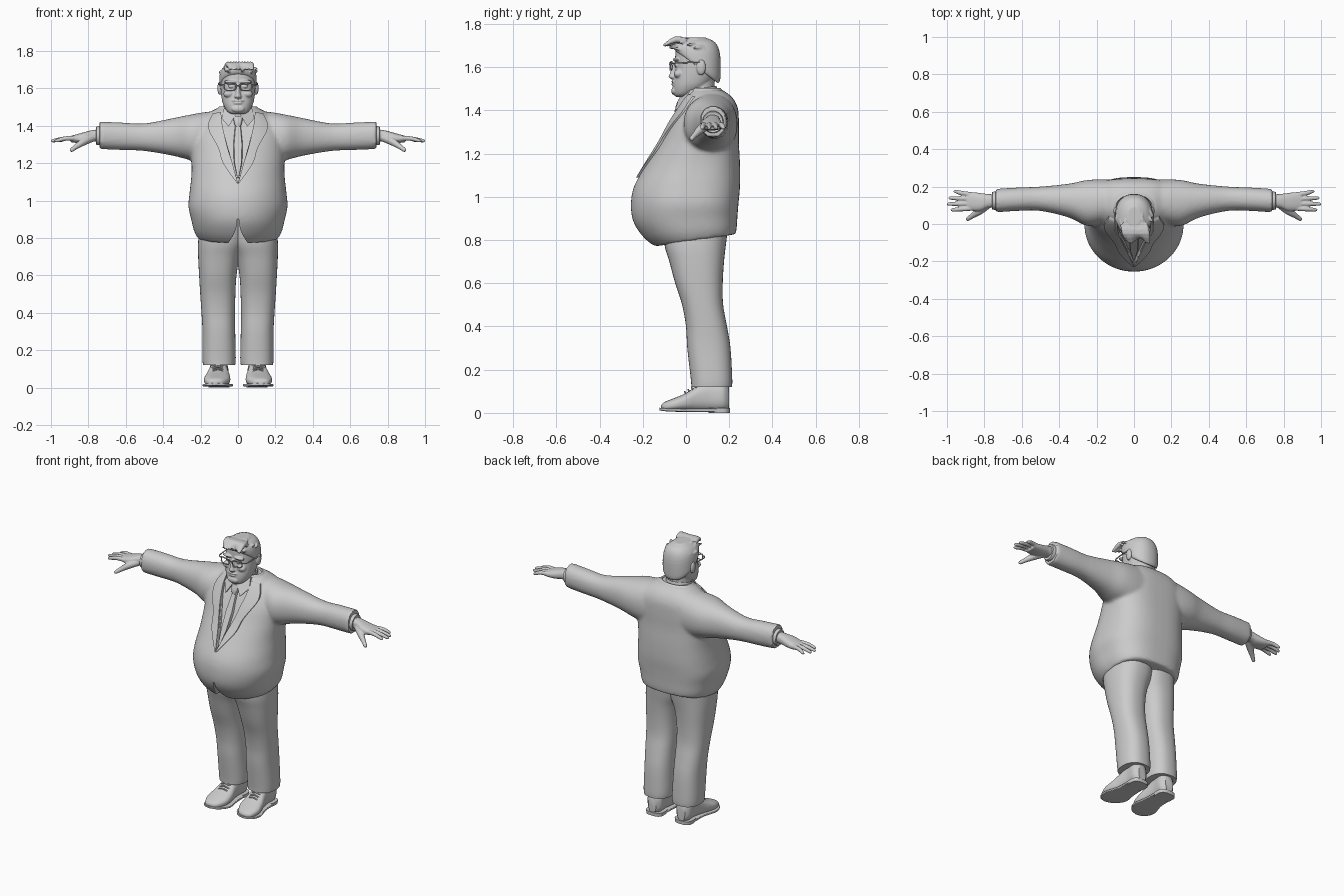
import bpy, bmesh, math, random
from mathutils import Vector
from mathutils.bvhtree import BVHTree

default_cube = bpy.data.objects.get("Cube")
if default_cube:
    bpy.data.objects.remove(default_cube, do_unlink=True)
random.seed(4)

clay = bpy.data.materials.new("light grey")
clay.use_nodes = True
GREY = (.6, .6, .6, 1)
clay.diffuse_color = GREY
clay.node_tree.nodes["Principled BSDF"].inputs["Base Color"].default_value = GREY


def skin(bm, rings):
    """Bridge a list of point rings and cap both ends."""
    loops = [[bm.verts.new(p) for p in ring] for ring in rings]
    n = len(loops[0])
    for low, high in zip(loops, loops[1:]):
        for i in range(n):
            j = (i + 1) % n
            bm.faces.new((low[i], low[j], high[j], high[i]))
    bm.faces.new(loops[0])
    bm.faces.new(loops[-1])


def resample(rows, steps):
    """Smooth the rows with a Catmull-Rom spline."""
    out = []
    for i in range(len(rows) - 1):
        p, q, r, s = (rows[max(i - 1, 0)], rows[i], rows[i + 1], rows[min(i + 2, len(rows) - 1)])
        for k in range(steps):
            t = k / steps
            out.append([b + .5 * t * (c - a + t * (2*a - 5*b + 4*c - d + t * (3*(b - c) + d - a)))
                        for a, b, c, d in zip(p, q, r, s)])
    return out + [list(rows[-1])]


def loft(bm, axis, rows, power=2, back=None, sides=40, steps=4, flip=False):
    """Rows are (position, a_min, a_max, b_min, b_max[, tilt]) along an axis."""
    rings = []
    for t, a0, a1, b0, b1, *tilt in resample(rows, steps):
        ring = []
        for i in range(sides):
            c, s = (f(math.tau * i / sides) for f in (math.cos, math.sin))
            e = 2 / (back if back and s > 0 else power)
            a = (a0 + a1) / 2 + (a1 - a0) / 2 * math.copysign(abs(c) ** e, c)
            b = (b0 + b1) / 2 + (b1 - b0) / 2 * math.copysign(abs(s) ** e, s)
            h = t + (tilt[0] * (b - .05) if tilt else 0)
            p = [(h, a, b), (a, h, b), (a, b, h)][axis]
            ring.append((-p[0], p[1], p[2]) if flip else p)
        rings.append(ring)
    skin(bm, rings)


def tube(bm, points, radii, sides=10, steps=3):
    """Round tapered tube along a smooth path."""
    path = resample([(*p, r) for p, r in zip(points, radii)], steps)
    rings = []
    for i, row in enumerate(path):
        ahead, behind = path[min(i + 1, len(path) - 1)], path[max(i - 1, 0)]
        d = (Vector(ahead[:3]) - Vector(behind[:3])).normalized()
        u = d.orthogonal().normalized() if abs(d.z) > .9 else d.cross((0, 0, 1)).normalized()
        v = d.cross(u)
        rings.append([Vector(row[:3]) + row[3] * (u * math.cos(k) + v * math.sin(k))
                      for k in (math.tau * j / sides for j in range(sides))])
    skin(bm, rings)


def ball(bm, centre, size):
    new = bmesh.ops.create_uvsphere(bm, u_segments=20, v_segments=12, radius=1)["verts"]
    bmesh.ops.scale(bm, vec=size, verts=new)
    bmesh.ops.translate(bm, vec=centre, verts=new)


def finish(bm, name, mirror=False, voxel=0, smooth=0, angle=40):
    bmesh.ops.recalc_face_normals(bm, faces=bm.faces)
    mesh = bpy.data.meshes.new(name)
    bm.to_mesh(mesh)
    bm.free()
    ob = bpy.data.objects.new(name, mesh)
    bpy.context.collection.objects.link(ob)
    mesh.materials.append(clay)
    bpy.ops.object.select_all(action="DESELECT")
    ob.select_set(True)
    bpy.context.view_layer.objects.active = ob
    if voxel:
        mod = ob.modifiers.new("merge", "REMESH")
        mod.mode, mod.voxel_size, mod.use_smooth_shade = "VOXEL", voxel, True
        mod = ob.modifiers.new("soften", "SMOOTH")
        mod.factor, mod.iterations = .5, smooth
        bpy.ops.object.convert(target="MESH")
    bpy.ops.object.shade_smooth_by_angle(angle=math.radians(angle))
    if mirror:
        ob.modifiers.new("mirror", "MIRROR")
    return ob


# Jacket: torso and sleeves merged
bm = bmesh.new()
torso = [(.80, .215, -.15, .23, .15), (.84, .235, -.2, .235, .1), (.9, .25, -.245, .238, .04),
         (.97, .265, -.255, .243, 0), (1.05, .258, -.24, .25, 0), (1.15, .248, -.185, .25, 0),
         (1.25, .25, -.125, .245, 0), (1.34, .25, -.08, .245, 0), (1.41, .22, -.04, .24, 0),
         (1.46, .17, -.01, .215, 0), (1.495, .11, .02, .17, 0)]
loft(bm, 2, [(z, -w, w, f, b, t) for z, w, f, b, t in torso], 2, 2.8, 56)
sleeve = [(0, .02, .23, 1.22, 1.475), (.15, .0, .238, 1.2, 1.475), (.25, -.01, .235, 1.215, 1.46),
          (.35, .035, .215, 1.24, 1.44), (.5, .07, .2, 1.265, 1.412), (.62, .07, .195, 1.27, 1.417),
          (.74, .062, .188, 1.275, 1.422)]
for flip in (False, True):
    loft(bm, 0, sleeve, 2.2, flip=flip)
jacket = finish(bm, "jacket", voxel=.01, smooth=6)
tree = BVHTree.FromObject(jacket, bpy.context.evaluated_depsgraph_get())


def front(x, z):
    """Depth of the uncut jacket front."""
    hit = tree.ray_cast(Vector((x, -1, z)), Vector((0, 1, 0)))[0]
    return hit.y if hit else .03


# Neck opening and hem notch
def cut(name, rows):
    bm = bmesh.new()
    skin(bm, [[(-w, -.6, z), (w, -.6, z), (w, y, z), (-w, y, z)] for z, w, y in rows])
    cutter = finish(bm, name)
    cutter.hide_render = True
    cutter.hide_set(True)
    mod = jacket.modifiers.new(name, "BOOLEAN")
    mod.operation, mod.object, mod.solver = "DIFFERENCE", cutter, "EXACT"


cut("neck_cutter", [(z, .002 + .28 * (z - 1.1), front(0, z) + .022)
                    for z in (1.1 + .03 * i for i in range(13))])
cut("hem_cutter", [(.9 - .02 * i, .004 + .0012 * i ** 2, -.06) for i in range(9)])

# Lapels following the jacket front
bm = bmesh.new()
edges = resample([(.0, .004, 1.09), (.03, .08, 1.2), (.055, .105, 1.28),
                  (.085, .16, 1.39), (.09, .135, 1.465)], 5)
drop = [1.09, 1.2, 1.28, 1.41, 1.475]
inner = [row[0] for row in resample([(d,) for d in drop], 5)]
rings = []
for (xi, xo, zo), zi in zip(edges, inner):
    line = [(xi + (xo - xi) * k / 4, zi + (zo - zi) * k / 4) for k in range(5)]
    lift = [(x, front(x, z) - .011, z) for x, z in line]
    under = [(x, front(x, z) + .01, z) for x, z in reversed(line)]
    rings.append(lift + under)
skin(bm, rings)
finish(bm, "lapels", mirror=True)

# Jacket collar around the back of the neck
bm = bmesh.new()
loft(bm, 2, [(1.435, -.145, .145, .0, .215), (1.47, -.13, .13, .01, .19), (1.498, -.105, .105, .02, .165),
             (1.502, -.095, .095, .025, .155), (1.48, -.09, .09, .03, .15)], 2.2)
finish(bm, "jacket_collar")

# Shirt collar band and points
bm = bmesh.new()
loft(bm, 2, [(1.43, -.09, .09, -.02, .15, .1), (1.48, -.083, .083, -.018, .145, .15),
             (1.5, -.078, .078, -.012, .14, .15), (1.48, -.074, .074, -.005, .135, .15)])
finish(bm, "shirt_collar")
bm = bmesh.new()
flap = [(.008, -.028, 1.465), (.05, -.055, 1.395), (.088, -.01, 1.44), (.075, .02, 1.495)]
skin(bm, [flap, [(x, y + .015, z) for x, y, z in flap]])
finish(bm, "collar_points", mirror=True)

# Tie
bm = bmesh.new()
skin(bm, [[(-w, front(0, z) + .024, z), (-w * .8, front(0, z) + .006, z),
           (w * .8, front(0, z) + .006, z), (w, front(0, z) + .024, z)]
          for z, w in ((1.12, .004), (1.2, .022), (1.3, .026), (1.4, .016))])
loft(bm, 2, [(1.395, -.014, .014, -.05, .0), (1.42, -.022, .022, -.048, .0), (1.452, -.024, .024, -.035, .01)], 3)
finish(bm, "tie")

# Trousers
bm = bmesh.new()
leg = [(.12, .015, .187, .025, .213), (.16, .012, .19, .022, .214), (.3, .015, .19, .006, .206),
       (.4, .016, .195, -.0, .19), (.5, .014, .202, -.018, .172), (.6, .008, .208, -.05, .17),
       (.7, -.01, .213, -.077, .176), (.78, -.04, .213, -.1, .185), (.9, -.05, .2, -.11, .2)]
loft(bm, 2, leg, 2.4)
finish(bm, "trousers", mirror=True)

# Shoes: upper, sole, heel, laces
bm = bmesh.new()
loft(bm, 1, [(-.115, .105, .14, .015, .035), (-.1, .075, .165, .008, .05), (-.05, .045, .182, .008, .07),
             (.0, .042, .175, .008, .092), (.05, .05, .16, .008, .125), (.11, .055, .15, .01, .15),
             (.17, .052, .152, .01, .15), (.198, .075, .13, .02, .12)], 2.5)
finish(bm, "shoe_uppers", mirror=True)
bm = bmesh.new()
loft(bm, 1, [(-.122, .11, .135, .012, .024), (-.1, .065, .172, .008, .022), (-.04, .028, .19, .005, .02),
             (.05, .04, .165, .004, .02), (.14, .045, .16, .004, .02), (.2, .07, .135, .004, .02)], 6)
loft(bm, 2, [(0, .046, .158, .105, .203), (.022, .044, .16, .1, .204)], 3, steps=1)
finish(bm, "shoe_soles", mirror=True)
bm = bmesh.new()
for i in range(4):
    y, z = .0 + .016 * i, .094 + .01 * i
    tube(bm, [(.075, y, z - .008), (.107, y - .006, z + .004), (.14, y, z - .008)], [.004] * 3, 6)
finish(bm, "laces", mirror=True)

# Shirt cuffs
bm = bmesh.new()
loft(bm, 0, [(.72, .075, .175, 1.295, 1.4), (.755, .077, .172, 1.297, 1.396), (.757, .085, .165, 1.305, 1.388)])
finish(bm, "cuffs", mirror=True)

# Hands
bm = bmesh.new()
loft(bm, 0, [(.73, .088, .158, 1.315, 1.382), (.78, .086, .16, 1.315, 1.376), (.82, .07, .165, 1.308, 1.366),
             (.86, .07, .17, 1.308, 1.355), (.895, .078, .17, 1.312, 1.345)], 2.4)
for y, spread, tip in ((.084, -.008, .98), (.109, -.002, 1), (.133, .006, .992), (.156, .018, .965)):
    tube(bm, [(.86, y, 1.333), (.92, y + spread / 2, 1.332), (tip - .012, y + spread, 1.32), (tip, y + spread, 1.317)],
         [.013, .0125, .0095, .004])
tube(bm, [(.78, .105, 1.335), (.825, .07, 1.315), (.865, .043, 1.288), (.89, .026, 1.27), (.897, .022, 1.266)],
     [.022, .021, .014, .011, .005])
finish(bm, "hands", mirror=True, voxel=.004, smooth=2)

# Head: skull, neck, features
bm = bmesh.new()
skull = [(1.462, .03, -.045, .0), (1.475, .056, -.056, .04), (1.51, .078, -.06, .1), (1.55, .088, -.056, .13),
         (1.6, .093, -.05, .148), (1.65, .093, -.05, .152), (1.69, .085, -.045, .145), (1.72, .06, -.02, .115),
         (1.73, .03, .01, .08)]
loft(bm, 2, [(z, -w, w, f, b) for z, w, f, b in skull], 2.3)
loft(bm, 2, [(1.41, -.08, .08, -.005, .14), (1.48, -.07, .07, .0, .132), (1.57, -.068, .068, .01, .135)])
loft(bm, 2, [(1.545, -.012, .012, -.065, -.03), (1.555, -.02, .02, -.08, -.03), (1.575, -.013, .013, -.074, -.03),
             (1.62, -.01, .01, -.058, -.03)])
for s in (1, -1):
    ball(bm, (s * .098, .07, 1.6), (.012, .022, .036))
    ball(bm, (s * .04, -.046, 1.635), (.036, .016, .009))
    ball(bm, (s * .05, -.035, 1.57), (.028, .022, .02))
    ball(bm, (s * .037, -.048, 1.61), (.016, .008, .008))
for z, w, h in ((1.534, .034, .006), (1.521, .026, .007), (1.49, .035, .018)):
    ball(bm, (0, -.056, z), (w, .012, h))
finish(bm, "head", voxel=.004, smooth=2)

# Hair: cap with swept locks
bm = bmesh.new()
loft(bm, 2, [(1.6, -.09, .09, -.04, .15, -.75), (1.62, -.1, .1, -.055, .16, -.6), (1.68, -.096, .096, -.06, .158, -.2),
             (1.715, -.075, .075, -.05, .135, 0), (1.738, -.035, .035, -.01, .09, 0)], 2.2)
for i in range(60):
    turn, rise = random.uniform(0, math.tau), random.uniform(.35, 1.2)
    x, y = .098 * math.cos(turn) * math.cos(rise), .05 + .106 * math.sin(turn) * math.cos(rise)
    z = 1.645 + .088 * math.sin(rise)
    root = Vector((x, y, z))
    sweep = Vector((random.uniform(-.02, .03), -.035, .002))
    tube(bm, [root, root + sweep * .6 + Vector((0, 0, .004)), root + sweep * 1.2], [.009, .008, .003], 8)
for i in range(9):
    x = -.06 + .015 * i
    tube(bm, [(x, .0, 1.722), (x + .01, -.05, 1.728), (x + .02, -.088 - .016 * math.sin(i), 1.7)],
         [.014, .015, .006], 8)
finish(bm, "hair", voxel=.0045, smooth=1)

# Glasses
bm = bmesh.new()
rim = [(.012, -.074, 1.622), (.072, -.066, 1.626), (.074, -.064, 1.598), (.06, -.067, 1.588),
       (.022, -.074, 1.588), (.012, -.074, 1.6)]
for a, b in zip(rim, rim[1:] + rim[:1]):
    tube(bm, [a, b], [.0035] * 2, 8, 1)
tube(bm, [(.0, -.077, 1.615), (.012, -.074, 1.612)], [.003] * 2, 8, 1)
tube(bm, [(.073, -.065, 1.62), (.099, -.045, 1.62), (.103, .07, 1.625)], [.0035] * 3, 8)
finish(bm, "glasses", mirror=True)
